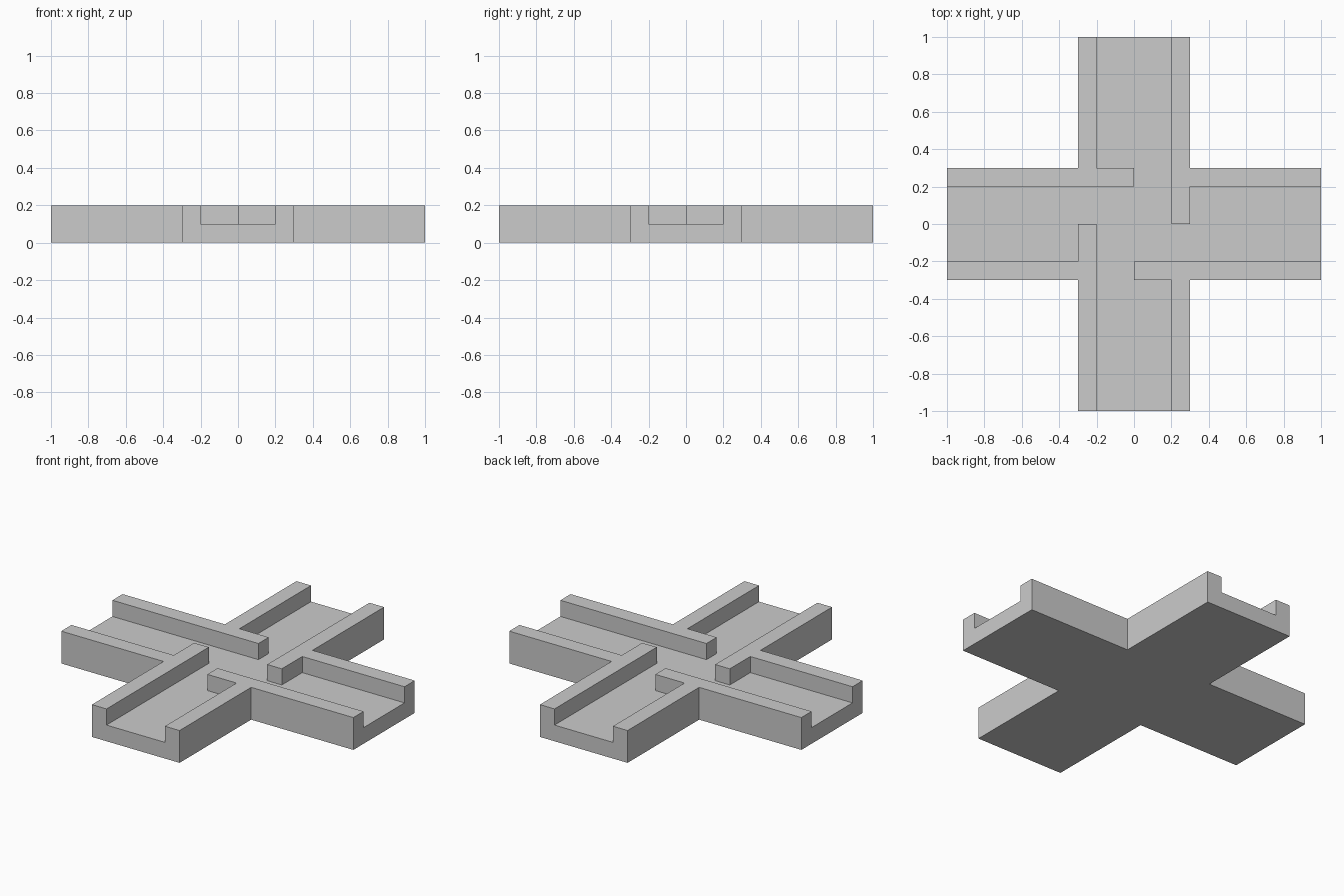
import bpy, bmesh

default = bpy.data.objects.get("Cube")
if default:
    bpy.data.objects.remove(default, do_unlink=True)

# One plain grey material
GREY = (0.6, 0.6, 0.6, 1.0)
grey = bpy.data.materials.new("light_grey")
grey.use_nodes = True
grey.diffuse_color = GREY
grey.node_tree.nodes["Principled BSDF"].inputs["Base Color"].default_value = GREY


def quarter_turns(points):
    """Repeat an outline segment four times, turning it clockwise."""
    outline = []
    for _ in range(4):
        outline += points
        points = [(y, -x) for x, y in points]
    return outline


def prism(name, outline, z0, z1):
    """Extrude a flat outline from z0 to z1."""
    bm = bmesh.new()
    base = bm.faces.new([bm.verts.new((x, y, z0)) for x, y in outline])
    top = bmesh.ops.extrude_face_region(bm, geom=[base], use_keep_orig=True)["geom"]
    verts = [g for g in top if isinstance(g, bmesh.types.BMVert)]
    bmesh.ops.translate(bm, verts=verts, vec=(0, 0, z1 - z0))
    bmesh.ops.recalc_face_normals(bm, faces=bm.faces)
    mesh = bpy.data.meshes.new(name)
    bm.to_mesh(mesh)
    bm.free()
    mesh.materials.append(grey)
    obj = bpy.data.objects.new(name, mesh)
    bpy.context.collection.objects.link(obj)
    return obj


# Solid cross-shaped block
cross = prism("channel_crossing",
              quarter_turns([(-1, 0.3), (-0.3, 0.3), (-0.3, 1)]), 0, 0.2)

# Channel cutter: each arm's trough, leaving pinwheel walls at the centre
END = 1.1
cutter = prism("channel_cutter",
               quarter_turns([(-END, 0.2), (0, 0.2), (0, 0.3),
                              (-0.2, 0.3), (-0.2, END)]), 0.1, 0.3)
cutter.hide_render = True

# Cut the troughs, then discard the cutter
cut = cross.modifiers.new("cut_channels", "BOOLEAN")
cut.operation = "DIFFERENCE"
cut.solver = "EXACT"
cut.object = cutter
bpy.context.view_layer.objects.active = cross
cross.select_set(True)
bpy.ops.object.modifier_apply(modifier=cut.name)
bpy.data.objects.remove(cutter, do_unlink=True)
